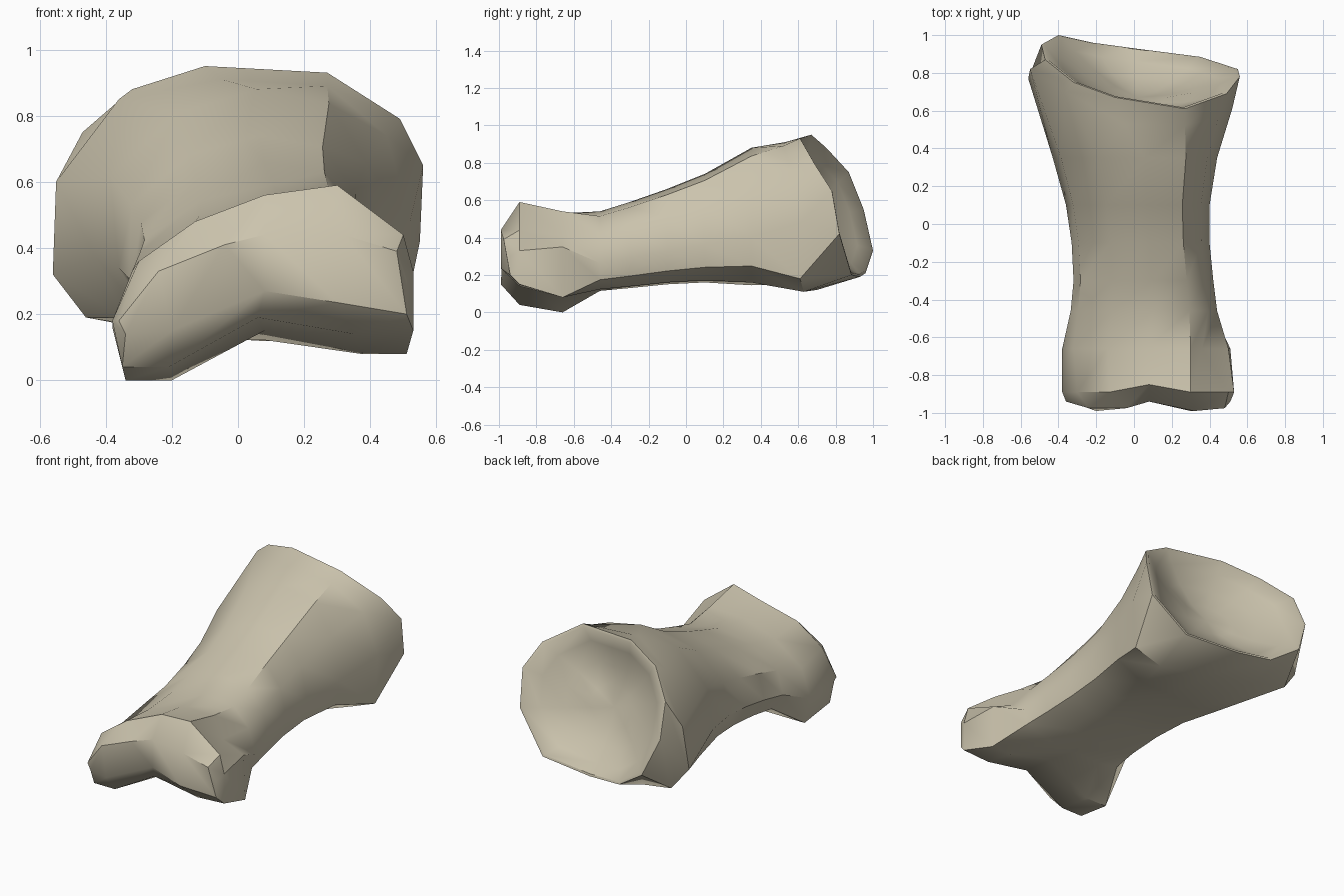
import bpy
import bmesh
from math import radians
from mathutils import Vector

cube = bpy.data.objects.get("Cube")
if cube:
    bpy.data.objects.remove(cube, do_unlink=True)

# Every outline runs from the middle of the underside, round the -x side,
# over the top and back down the +x side, as (x, z) pairs.
KNUCKLE_FACE = [(.08, .27), (-.2, .15), (-.34, .14), (-.36, .18), (-.24, .33), (-.04, .41),
                (.08, .44), (.32, .44), (.48, .39), (.51, .3), (.51, .2), (.3, .235)]
KNUCKLE_RIDGE = [(.06, .19), (-.21, .04), (-.35, .04), (-.38, .18), (-.3, .36), (-.13, .48),
                 (.08, .56), (.3, .59), (.5, .44), (.53, .33), (.53, .15), (.35, .14)]
KNUCKLE_BODY = [(.08, .15), (-.2, 0), (-.34, 0), (-.38, .16), (-.32, .33), (-.14, .46),
                (.07, .53), (.3, .54), (.36, .41), (.5, .35), (.51, .08), (.37, .08)]
SHAFT_UNIT = [(.52, .02), (.28, 0), (.1, .06), (0, .31), (.05, .64), (.28, .9),
              (.56, 1), (.81, .94), (.94, .7), (1, .35), (.97, .14), (.75, .02)]

# Flared base and socket mouth: the same order, as (x, y, z)
BASE = [(.05, .7, .12), (-.25, .78, .15), (-.46, .8, .19), (-.56, .77, .32),
        (-.55, .82, .6), (-.36, .7, .85), (-.05, .53, .91), (.27, .52, .89),
        (.45, .57, .74), (.52, .61, .48), (.5, .61, .18), (.33, .63, .11)]
SOCKET_RIM = [(0, .93, .19), (-.22, .96, .21), (-.4, 1, .33), (-.49, .95, .55),
              (-.47, .87, .75), (-.32, .75, .88), (-.1, .67, .95), (.27, .61, .93),
              (.49, .69, .79), (.56, .78, .65), (.55, .82, .42), (.35, .885, .2)]

# Shaft stations: y, then the box the unit outline is stretched into
SHAFT = [(-.46, -.335, .44, .115, .54), (-.3, -.32, .42, .13, .59), (-.1, -.33, .4, .15, .66),
         (.1, -.36, .4, .16, .74), (.35, -.43, .44, .145, .88)]


def ring(bm, outline, y):
    return [bm.verts.new((x, y, z)) for x, z in outline]


def bridge(bm, a, b):
    n = len(a)
    for i in range(n):
        j = (i + 1) % n
        bm.faces.new((a[i], a[j], b[j], b[i]))


def shaft_outline(left, right, low, high):
    return [(left + u * (right - left), low + v * (high - low)) for u, v in SHAFT_UNIT]


bm = bmesh.new()

# Knuckle, with a groove between its two lobes and rounded outer corners
face = ring(bm, KNUCKLE_FACE, -.99)
ridge = ring(bm, KNUCKLE_RIDGE, -.89)
for i in (0, 2, 3, 6, 9, 10):
    face[i].co.y += .05
for i in (4, 5, 8):
    face[i].co.y += .015
ridge[6].co.y += .04
rings = [face, ridge, ring(bm, KNUCKLE_BODY, -.66)]

# Shaft, flared base and socket rim
for y, *box in SHAFT:
    rings.append(ring(bm, shaft_outline(*box), y))
rings.append([bm.verts.new(p) for p in BASE])
rim = [bm.verts.new(p) for p in SOCKET_RIM]
rings.append(rim)

# Hollow bowl inside the rim, rounded like a shallow dish
centre = sum((v.co for v in rim), Vector()) / len(rim)
inward = Vector((0, -.92, -.37))
DEPTH = .17
for scale in (.965, .8, .55, .28):
    sink = inward * DEPTH * (1 - (scale / .965) ** 2)
    rings.append([bm.verts.new(centre.lerp(v.co, scale) + sink) for v in rim])

for a, b in zip(rings, rings[1:]):
    bridge(bm, a, b)

# Bowl floor
floor = bm.verts.new(centre + inward * DEPTH)
last = rings[-1]
for i, v in enumerate(last):
    bm.faces.new((v, last[(i + 1) % len(last)], floor))

# Front of the knuckle
for corners in ((2, 3, 4), (1, 2, 4), (1, 4, 5), (0, 1, 5, 6),
                (11, 0, 6, 7), (10, 11, 7, 8), (10, 8, 9)):
    bm.faces.new([face[i] for i in corners])

bmesh.ops.recalc_face_normals(bm, faces=bm.faces)
mesh = bpy.data.meshes.new("bone")
bm.to_mesh(mesh)
bm.free()

bone = bpy.data.objects.new("finger_bone", mesh)
bpy.context.collection.objects.link(bone)

# Bone colour
mat = bpy.data.materials.new("bone_beige")
mat.use_nodes = True
colour = (.6, .55, .42, 1)
mat.diffuse_color = colour
mat.node_tree.nodes["Principled BSDF"].inputs["Base Color"].default_value = colour
mesh.materials.append(mat)

# Smooth shading with crisp rims
bpy.ops.object.select_all(action='DESELECT')
bone.select_set(True)
bpy.context.view_layer.objects.active = bone
bpy.ops.object.shade_smooth_by_angle(angle=radians(40))
